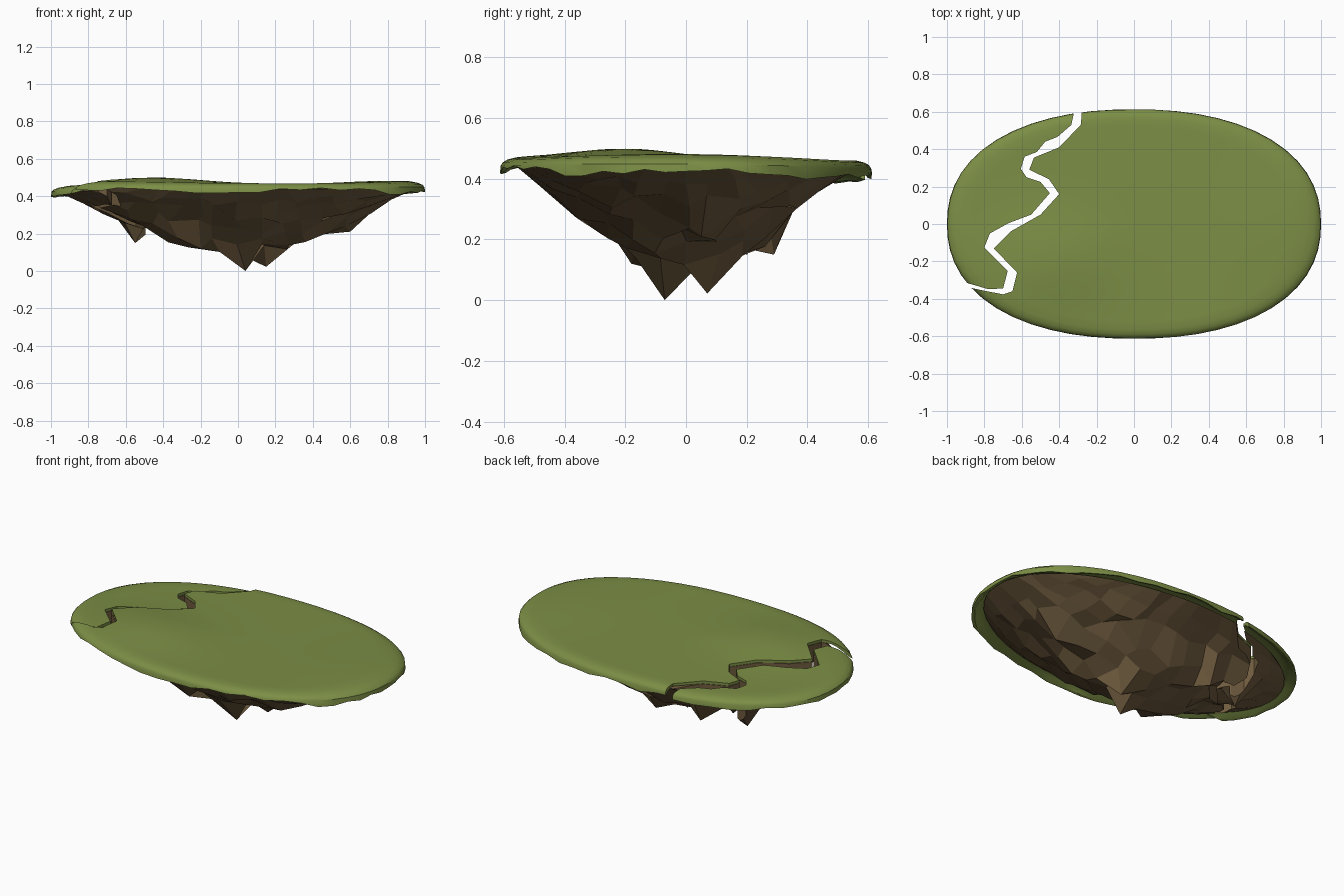
import bpy, bmesh, math, random
from mathutils import Vector

if "Cube" in bpy.data.objects:
    bpy.data.objects.remove(bpy.data.objects["Cube"])

random.seed(11)
A, B, POWER = 1.0, 0.613, 2.25     # outline of the island


def material(name, rgb):
    m = bpy.data.materials.new(name)
    m.diffuse_color = (*rgb, 1)
    m.use_nodes = True
    m.node_tree.nodes["Principled BSDF"].inputs["Base Color"].default_value = m.diffuse_color
    return m


GRASS = material("grass", (0.20, 0.27, 0.06))
ROCK = material("rock", (0.16, 0.105, 0.049))


def lerp(table, t):
    for (a, va), (b, vb) in zip(table, table[1:]):
        if t <= b:
            return va + (vb - va) * (t - a) / (b - a)
    return table[-1][1]


def make_object(name, bm, mat=None):
    bmesh.ops.recalc_face_normals(bm, faces=bm.faces)
    me = bpy.data.meshes.new(name)
    bm.to_mesh(me)
    bm.free()
    if mat:
        me.materials.append(mat)
    ob = bpy.data.objects.new(name, me)
    bpy.context.collection.objects.link(ob)
    return ob


def on_outline(rho, a):
    """Point on a scaled, slightly squared ellipse."""
    c, s = math.cos(a), math.sin(a)
    k = rho / (abs(c) ** POWER + abs(s) ** POWER) ** (1 / POWER)
    return A * k * c, B * k * s


def closed_rings(first, rings, last):
    """Pole, a stack of rings, pole: one closed skin."""
    bm = bmesh.new()
    p, q = bm.verts.new(first), bm.verts.new(last)
    rows = [[bm.verts.new(c) for c in r] for r in rings]
    n = len(rows[0])
    for i in range(n):
        j = (i + 1) % n
        bm.faces.new((p, rows[0][i], rows[0][j]))
        bm.faces.new((q, rows[-1][j], rows[-1][i]))
        for a, b in zip(rows, rows[1:]):
            bm.faces.new((a[i], b[i], b[j], a[j]))
    return bm


# Grass: thin rolling sheet, rounded rim and an uneven hanging lip
def top_height(x, y):
    z = 0.464 + 0.034 * math.exp(-((x + 0.45) / 0.35) ** 2 - ((y + 0.2) / 0.25) ** 2)
    z += 0.018 * math.exp(-((x - 0.8) / 0.3) ** 2 - (y / 0.4) ** 2)
    return z - 0.008 * y


def build_grass():
    n = 56
    angles = [2 * math.pi * i / n for i in range(n)]
    lips = [0.42 + 0.008 * math.sin(5 * a + 1) - 0.01 * math.sin(a)
            + random.uniform(-0.012, 0.01) for a in angles]

    def sheet(rho, drop):
        pts = [on_outline(rho, a) for a in angles]
        return [(x, y, top_height(x, y) - drop) for x, y in pts]

    def lip_ring(rho, rise):
        return [(*on_outline(rho, a), l + rise) for a, l in zip(angles, lips)]

    radii = (0.12, 0.25, 0.38, 0.5, 0.62, 0.74, 0.85, 0.92)
    rings = [sheet(r, 0) for r in radii]
    rings += [sheet(0.96, 0.006), sheet(0.985, 0.015), sheet(0.997, 0.027)]
    rings += [lip_ring(1.0, 0), lip_ring(0.98, 0.004), sheet(0.955, 0.026)]
    rings += [sheet(r, 0.016) for r in reversed(radii)]
    h = top_height(0, 0)
    return closed_rings((0, 0, h), rings, (0, 0, h - 0.016))


# Rock: jagged inverted mountain with a few named low points
RX, RY = 0.965, 0.555
DEPTH = [(0, 0.35), (0.15, 0.325), (0.3, 0.28), (0.4, 0.25), (0.55, 0.195),
         (0.65, 0.145), (0.75, 0.1), (0.87, 0.05), (1, 0)]
PEAKS = [(0.04, -0.07, 0.0), (0.15, 0.07, 0.022), (-0.55, 0.2, 0.165),
         (-0.3, 0.29, 0.15), (0.6, 0.05, 0.21), (-0.2, -0.18, 0.12)]


def build_rock():
    bm = bmesh.new()
    low = []
    for under in (False, True):
        new = bmesh.ops.create_grid(bm, x_segments=16, y_segments=12, size=1)["verts"]
        for v in new:
            u, w = v.co.x, v.co.y
            rim = max(abs(u), abs(w)) > 0.999
            x, y = u * math.sqrt(1 - w * w / 2), w * math.sqrt(1 - u * u / 2)
            top = top_height(RX * x, RY * y) - (0.032 if rim else 0.018)
            if under and not rim:
                x += random.uniform(-0.035, 0.035)
                y += random.uniform(-0.04, 0.04)
                t = math.hypot(x, y)
                z = 0.433 - lerp(DEPTH, t) + random.uniform(-0.035, 0.035) * min(1, 3 * (1 - t))
                top = min(top - 0.012, max(0.05, z))
                low.append(v)
            v.co = (RX * x, RY * y, top)
    for x, y, z in PEAKS:
        v = min(low, key=lambda k: (k.co.xy - Vector((x, y))).length)
        v.co = (x, y, z)
        low.remove(v)
    bmesh.ops.remove_doubles(bm, verts=bm.verts, dist=0.0005)
    return bm


# Jagged crack: facing edges of the main island and the broken fragment
MAIN_EDGE = [(-0.28, 0.9), (-0.28, 0.58), (-0.285, 0.53), (-0.4, 0.41), (-0.535, 0.355),
             (-0.56, 0.29), (-0.455, 0.24), (-0.4, 0.16), (-0.5, 0.05), (-0.66, -0.04),
             (-0.75, -0.13), (-0.625, -0.26), (-0.65, -0.36), (-0.70, -0.376),
             (-0.8, -0.357), (-1.3, -0.25)]
FRAGMENT_EDGE = [(-0.32, 0.9), (-0.32, 0.6), (-0.335, 0.53), (-0.41, 0.465), (-0.475, 0.44),
                 (-0.52, 0.385), (-0.585, 0.36), (-0.605, 0.295), (-0.575, 0.25),
                 (-0.50, 0.225), (-0.45, 0.165), (-0.55, 0.05), (-0.67, 0.005),
                 (-0.77, -0.05), (-0.80, -0.125), (-0.675, -0.25), (-0.70, -0.345),
                 (-0.78, -0.348), (-0.87, -0.322), (-1.3, -0.2)]


def prism(name, outline):
    bm = bmesh.new()
    f = bm.faces.new([bm.verts.new((x, y, -0.5)) for x, y in outline])
    ext = bmesh.ops.extrude_face_region(bm, geom=[f])
    up = [g for g in ext["geom"] if isinstance(g, bmesh.types.BMVert)]
    bmesh.ops.translate(bm, vec=(0, 0, 1.5), verts=up)
    ob = make_object(name, bm)
    ob.hide_render = True
    return ob


def cut_piece(name, bm, mat, cutter, smooth, drop):
    ob = make_object(name, bm, mat)
    mod = ob.modifiers.new("keep_side", "BOOLEAN")
    mod.operation, mod.solver, mod.object = "INTERSECT", "EXACT", cutter
    deps = bpy.context.evaluated_depsgraph_get()
    me = bpy.data.meshes.new_from_object(ob.evaluated_get(deps))
    ob.modifiers.clear()
    ob.data = me
    for p in me.polygons:
        p.use_smooth = smooth
    if smooth:
        me.set_sharp_from_angle(angle=math.radians(35))
    ob.location.z = -drop


main_cut = prism("main_cutter", MAIN_EDGE + [(-1.3, -0.9), (1.3, -0.9), (1.3, 0.9)])
frag_cut = prism("fragment_cutter", FRAGMENT_EDGE + [(-1.3, 0.9)])
grass, rock = build_grass(), build_rock()
for side, cutter, drop in (("main", main_cut, 0.0), ("fragment", frag_cut, 0.016)):
    cut_piece(side + "_grass", grass.copy(), GRASS, cutter, True, drop)
    cut_piece(side + "_rock", rock.copy(), ROCK, cutter, False, drop)
grass.free()
rock.free()
for c in (main_cut, frag_cut):
    bpy.data.objects.remove(c)
